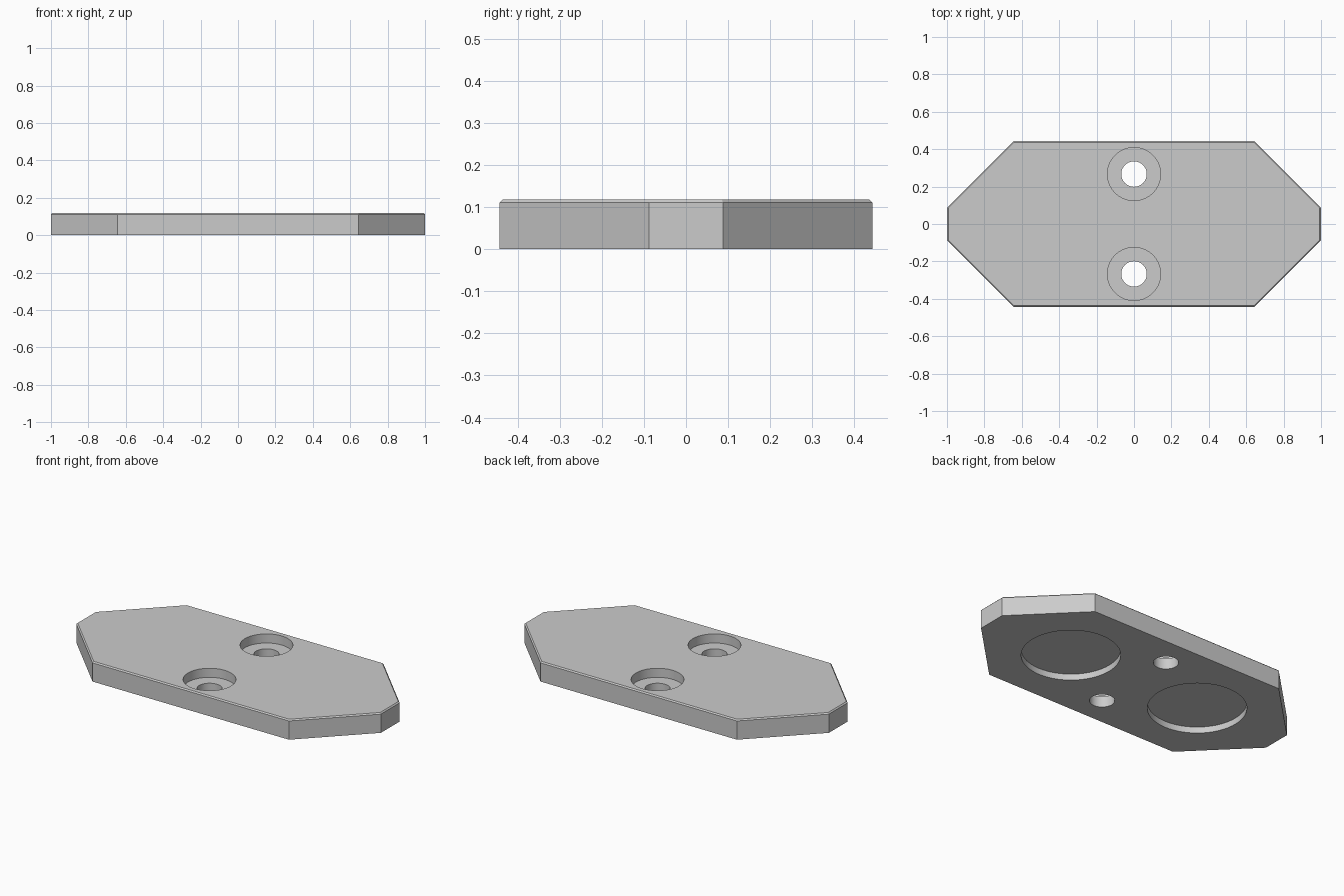
import bpy, bmesh
from mathutils import Matrix

cube = bpy.data.objects.get("Cube")
if cube:
    bpy.data.objects.remove(cube, do_unlink=True)

LENGTH, WIDTH, HEIGHT = 2.0, 0.886, 0.118   # overall plate size
CORNER = 0.355                              # 45 degree corner cut
CHAMFER = 0.007                             # top edge chamfer

grey = bpy.data.materials.new("light grey")
grey.use_nodes = True
colour = (0.6, 0.6, 0.6, 1)
grey.diffuse_color = colour
grey.node_tree.nodes["Principled BSDF"].inputs["Base Color"].default_value = colour


def make_object(name, bm):
    bmesh.ops.recalc_face_normals(bm, faces=bm.faces)
    mesh = bpy.data.meshes.new(name)
    bm.to_mesh(mesh)
    bm.free()
    mesh.materials.append(grey)
    obj = bpy.data.objects.new(name, mesh)
    bpy.context.collection.objects.link(obj)
    return obj


def outline(inset):
    """Elongated octagon, inset evenly from its edges."""
    x, y = LENGTH / 2 - inset, WIDTH / 2 - inset
    c = CORNER - inset * (2 - 2 ** 0.5)
    return [(x, c - y), (x, y - c), (x - c, y), (c - x, y),
            (-x, y - c), (-x, c - y), (c - x, -y), (x - c, -y)]


def cylinder(name, x, y, radius, bottom, top):
    bm = bmesh.new()
    bmesh.ops.create_cone(bm, cap_ends=True, segments=64, radius1=radius,
                          radius2=radius, depth=top - bottom,
                          matrix=Matrix.Translation((x, y, (bottom + top) / 2)))
    return make_object(name, bm)


# Plate body: stacked outlines joined into a solid with a chamfered top edge
bm = bmesh.new()
rings = [[bm.verts.new((x, y, z)) for x, y in outline(inset)]
         for z, inset in ((0, 0), (HEIGHT - CHAMFER, 0), (HEIGHT, CHAMFER))]
for low, high in zip(rings, rings[1:]):
    for i in range(8):
        j = (i + 1) % 8
        bm.faces.new((low[i], low[j], high[j], high[i]))
bm.faces.new(rings[0])
bm.faces.new(rings[-1])
plate = make_object("mounting_plate", bm)

# Cutters: counterbored screw holes from above, round pockets from below
cutters = []
for side in (-1, 1):
    y = side * 0.267
    cutters += [cylinder("screw_hole", 0, y, 0.068, -0.1, 0.3),
                cylinder("counterbore", 0, y, 0.142, HEIGHT - 0.054, 0.3),
                cylinder("pocket", side * 0.443, 0, 0.268, -0.1, 0.037)]

bpy.ops.object.select_all(action='DESELECT')
plate.select_set(True)
bpy.context.view_layer.objects.active = plate
for cutter in cutters:
    cutter.hide_render = True
    mod = plate.modifiers.new(cutter.name, 'BOOLEAN')
    mod.operation = 'DIFFERENCE'
    mod.solver = 'EXACT'
    mod.object = cutter
    bpy.ops.object.modifier_apply(modifier=mod.name)
    bpy.data.objects.remove(cutter, do_unlink=True)

# Smooth hole walls, crisp plate edges
bpy.ops.object.shade_smooth_by_angle(angle=0.5)
